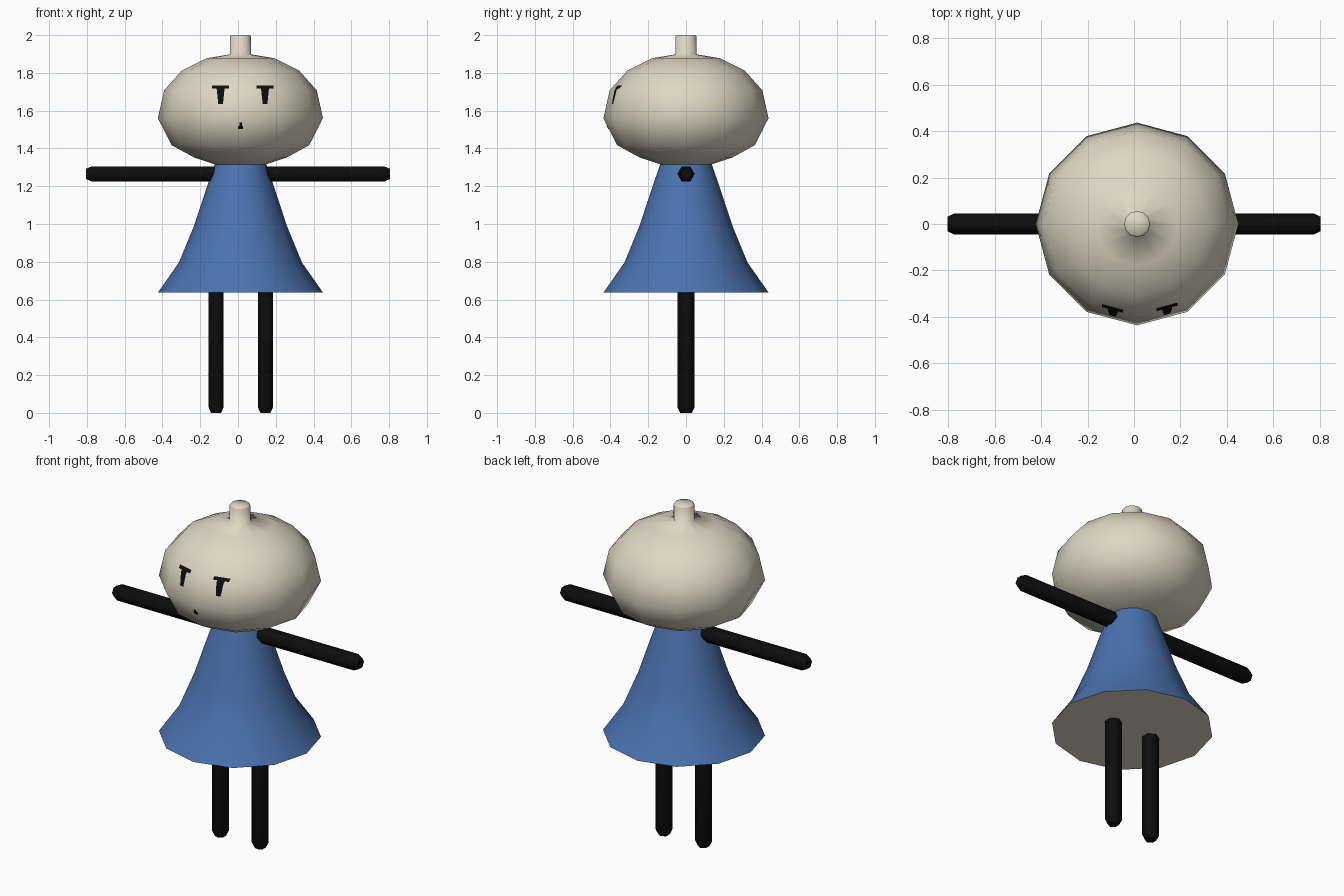
import bpy, bmesh, math
from mathutils import Vector
from mathutils.bvhtree import BVHTree

if "Cube" in bpy.data.objects:
    bpy.data.objects.remove(bpy.data.objects["Cube"])

CX = 0.013  # axis of head and dress


def material(name, rgb):
    m = bpy.data.materials.new(name)
    m.diffuse_color = (*rgb, 1.0)
    m.use_nodes = True
    m.node_tree.nodes["Principled BSDF"].inputs["Base Color"].default_value = m.diffuse_color
    return m


CREAM = material("cream", (0.72, 0.69, 0.55))
BLUE = material("blue", (0.07, 0.17, 0.43))
BLACK = material("black", (0.004, 0.004, 0.004))


def finish(name, bm, mats, smooth=True):
    bm.normal_update()
    me = bpy.data.meshes.new(name)
    bm.to_mesh(me)
    bm.free()
    for m in mats:
        me.materials.append(m)
    for p in me.polygons:
        p.use_smooth = smooth
    ob = bpy.data.objects.new(name, me)
    bpy.context.collection.objects.link(ob)
    return ob


def lathe(profile, sides, phase=0.0):
    """Closed solid of revolution around z from (radius, height) pairs."""
    bm = bmesh.new()
    rings = []
    for r, z in profile:
        rings.append([bm.verts.new((r * math.cos(a), r * math.sin(a), z))
                      for a in (phase + math.tau * i / sides for i in range(sides))])
    for lo, hi in zip(rings, rings[1:]):
        for i in range(sides):
            j = (i + 1) % sides
            bm.faces.new((lo[i], lo[j], hi[j], hi[i]))
    bm.faces.new(rings[0][::-1])
    bm.faces.new(rings[-1])
    bmesh.ops.recalc_face_normals(bm, faces=bm.faces)
    return bm


def smooth_by_angle(ob, degrees):
    bpy.ops.object.select_all(action='DESELECT')
    ob.select_set(True)
    bpy.context.view_layer.objects.active = ob
    bpy.ops.object.shade_smooth_by_angle(angle=math.radians(degrees))


# Head with a stem on top
bm = lathe([(0.125, 1.312), (0.247, 1.353), (0.364, 1.417), (0.437, 1.56),
            (0.404, 1.708), (0.310, 1.813), (0.178, 1.878), (0.056, 1.898),
            (0.056, 1.992), (0.050, 2.0)], 12)
bmesh.ops.translate(bm, verts=bm.verts, vec=(CX, 0, 0))
head_tree = BVHTree.FromBMesh(bm)
head = finish("head", bm, [CREAM])

# Flared dress, with a cream underside
bm = lathe([(0.437, 0.637), (0.326, 0.796), (0.246, 0.99),
            (0.180, 1.19), (0.137, 1.315)], 12)
bmesh.ops.translate(bm, verts=bm.verts, vec=(CX, 0, 0))
bm.normal_update()
for f in bm.faces:
    f.material_index = 1 if f.normal.z < -0.9 else 0
dress = finish("dress", bm, [BLUE, CREAM])
smooth_by_angle(dress, 60)


def limb(name, length):
    """Six-sided rod up from the origin with a chamfered outer end."""
    return lathe([(0.031, 0), (0.046, 0.03), (0.046, length)], 6, math.pi / 2)


# Legs
for side, x in (("left", 0.145), ("right", -0.116)):
    bm = limb("leg", 0.66)
    bmesh.ops.translate(bm, verts=bm.verts, vec=(x, 0, 0))
    smooth_by_angle(finish(side + "_leg", bm, [BLACK]), 65)

# Arms, straight out to each side
for side, s in (("left", 1), ("right", -1)):
    bm = limb("arm", 0.70)
    for v in bm.verts:
        v.co = Vector((s * (0.805 - v.co.z), v.co.y, 1.265 + v.co.x))
    bmesh.ops.recalc_face_normals(bm, faces=bm.faces)
    smooth_by_angle(finish(side + "_arm", bm, [BLACK]), 65)


def face_patch(bm, x_lo, x_hi, z_lo, z_hi, taper=1.0, n=8):
    """Thin patch lying on the front of the head, narrowing downward by taper."""
    xm = (x_lo + x_hi) / 2
    grid = []
    for k in range(n + 1):
        t = k / n
        half = (x_hi - x_lo) / 2 * (taper + (1 - taper) * t)
        row = []
        for i in range(n + 1):
            p = Vector((xm + half * (2 * i / n - 1), -2, z_lo + (z_hi - z_lo) * t))
            hit = head_tree.ray_cast(p, Vector((0, 1, 0)))[0]
            row.append(bm.verts.new(hit + Vector((0, -0.004, 0))))
        grid.append(row)
    for a, b in zip(grid, grid[1:]):
        for i in range(n):
            bm.faces.new((a[i], a[i + 1], b[i + 1], b[i]))


# Eyes: a lash bar above a tapering stroke
for side, x in (("left", 0.143), ("right", -0.092)):
    bm = bmesh.new()
    face_patch(bm, x - 0.045, x + 0.045, 1.718, 1.733)
    face_patch(bm, x - 0.021, x + 0.021, 1.636, 1.718, taper=0.6)
    finish(side + "_eye", bm, [BLACK])

# Mouth
bm = bmesh.new()
face_patch(bm, 0.0, 0.027, 1.503, 1.52)
face_patch(bm, 0.007, 0.022, 1.52, 1.538)
finish("mouth", bm, [BLACK])
